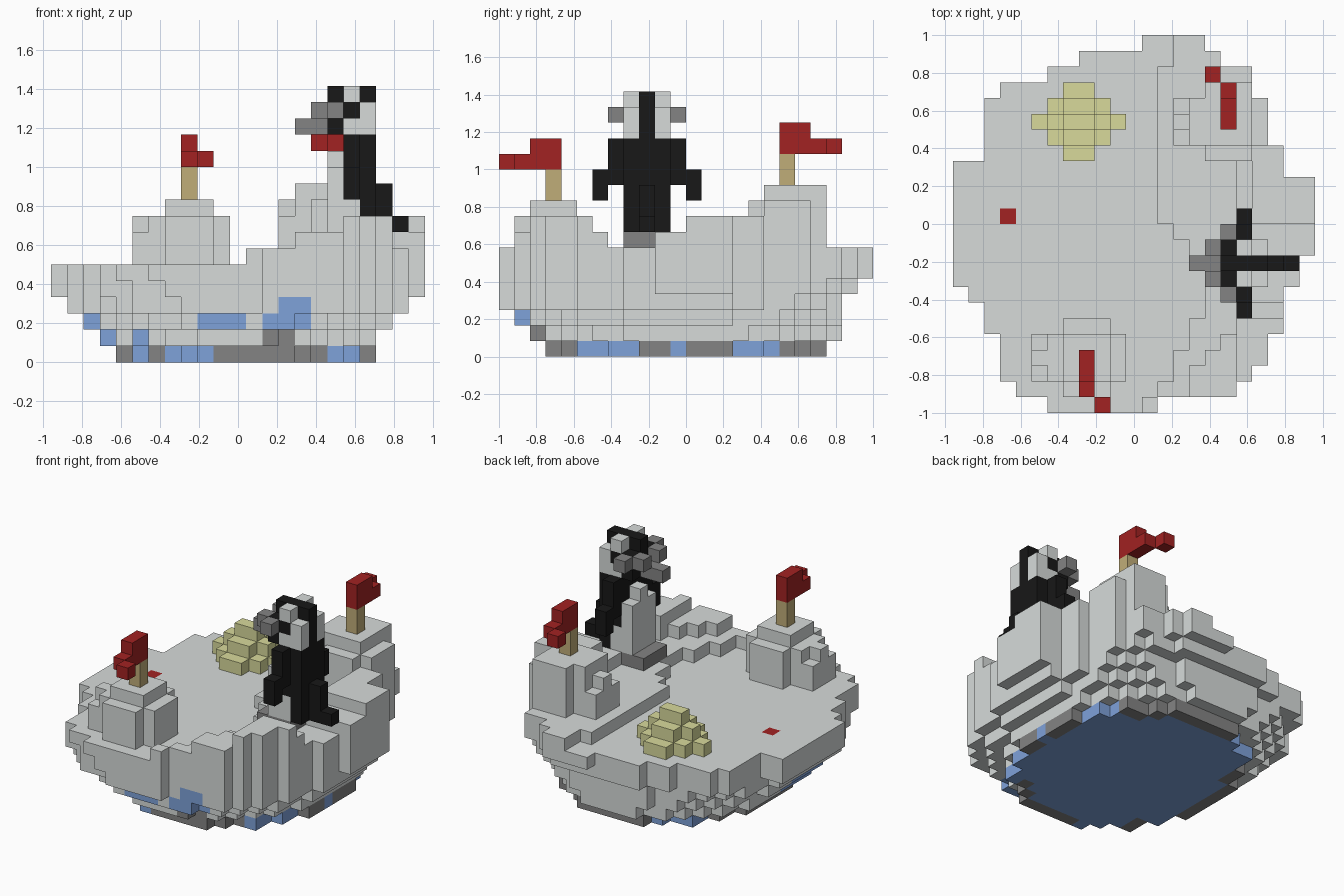
import bpy
import bmesh
from mathutils import Vector

if "Cube" in bpy.data.objects:
    bpy.data.objects.remove(bpy.data.objects["Cube"], do_unlink=True)

UNIT = 1 / 12
COLOURS = {
    "pale stone": (0.68, 0.71, 0.70),
    "dark stone": (0.23, 0.23, 0.23),
    "black": (0.009, 0.009, 0.009),
    "red": (0.36, 0.016, 0.016),
    "wood": (0.53, 0.42, 0.19),
    "gold": (0.69, 0.70, 0.33),
    "water blue": (0.21, 0.36, 0.70),
}
STONE, DARK, BLACK, RED, WOOD, GOLD, BLUE = COLOURS
materials = []
for name, rgb in COLOURS.items():
    m = bpy.data.materials.new(name)
    m.use_nodes = True
    m.diffuse_color = (*rgb, 1)
    m.node_tree.nodes["Principled BSDF"].inputs["Base Color"].default_value = (*rgb, 1)
    materials.append(m)

parts = {}      # part name -> {cell: colour}
filled = set()  # every occupied cell


def put(part, colour, cell):
    if cell not in filled:
        filled.add(cell)
        parts.setdefault(part, {})[cell] = colour


def box(part, colour, xs, ys, zs):
    """Fill a block of cells; each range is (first, last) or one index."""
    spans = [range(s, s + 1) if isinstance(s, int) else range(s[0], s[1] + 1)
             for s in (xs, ys, zs)]
    for i in spans[0]:
        for j in spans[1]:
            for k in spans[2]:
                put(part, colour, (i, j, k))


# Island outline: first and end column of each row, front to back
LEFT = [6, 4, 3, 3, 3, 2, 2, 1] + [0] * 8 + [2] * 4 + [3, 6, 8, 12]
RIGHT = [13, 18, 19, 20, 20, 21, 21, 21, 22, 22] + [23] * 5 + [21] * 2 + [20] * 3 + [19] * 2 + [17, 16]
# Extent of each rounded lower layer: x first, x end, y first, y end
LAYERS = [(4, 20, 3, 21), (3, 20, 2, 22), (2, 21, 1, 22), (1, 22, 0, 22), (0, 23, 0, 23)]


def inside(i, j, k):
    if not (0 <= j < 24 and LEFT[j] <= i < RIGHT[j]):
        return False
    if k >= len(LAYERS):
        return True
    x0, x1, y0, y1 = LAYERS[k]
    u = abs(2 * i + 1 - x0 - x1) / (x1 - x0)
    v = abs(2 * j + 1 - y0 - y1) / (y1 - y0)
    power = 2 + 0.1 * k
    return u ** power + v ** power <= 1


# Raised ground: column where each step begins
LEDGE = [12, 13, 14, 14, 15, 15, 16, 16, 16, 15, 15, 14] + [13] * 10 + [14] * 2
FRONT_STEP = [99, 15, 15, 16, 17, 18, 19]


def height(i, j):
    if 12 <= j <= 20 and i >= 19:
        return 9
    if 10 <= j <= 20 and i >= 18:
        return 8
    if j < len(FRONT_STEP) and i >= FRONT_STEP[j]:
        return 9 if i >= 18 and j < 6 else 8
    return 7 if i >= LEDGE[j] else 6


def ground_colour(i, j, k):
    if (i, j, k) == (3, 12, 5):
        return RED
    if k == 0:
        rim = not all(inside(i + a, j + b, 0) for a, b in ((1, 0), (-1, 0), (0, 1), (0, -1)))
        if not rim:
            return BLUE
        front = j < 9 and i in (5, 7, 8, 9, 17, 18)
        side = i > 15 and j in (6, 7, 8, 11, 15, 16, 17)
        back = j > 15 and i in (6, 7, 8)
        return BLUE if front or side or back else DARK
    if j < 5:
        if k == 1 and i in (13, 14):
            return DARK
        if k == 2 and i in (9, 10, 11, 13, 14, 15):
            return BLUE
        if k == 3 and i in (14, 15):
            return BLUE
    if j < 12 and ((k == 1 and i == 3) or (k == 2 and i == 2)):
        return BLUE
    if k == 1 and i == 5 and j < 7:
        return BLUE
    return STONE


# Island bowl and terraces
for i in range(23):
    for j in range(24):
        for k in range(height(i, j)):
            if inside(i, j, k):
                put("island", ground_colour(i, j, k), (i, j, k))


# Round towers with a pole and a hanging flag
def tower(prefix, cx, cy, top, flag_end):
    stone = prefix + "_tower"
    box(stone, STONE, (cx - 2, cx + 2), (cy - 1, cy + 1), (6, top - 1))
    box(stone, STONE, (cx - 1, cx + 1), (cy - 2, cy + 2), (6, top - 1))
    box(stone, STONE, cx - 3, (cy - 1, cy + 1), (6, top - 2))
    box(stone, STONE, cx - 3, cy, top - 1)
    box(stone, STONE, (cx - 1, cx + 1), (cy - 1, cy + 1), top)
    box(prefix + "_pole", WOOD, cx, cy, (top + 1, top + 2))
    flag = prefix + "_flag"
    for step, rows in enumerate(((3, 4), (3, 4), (3, 3))):
        box(flag, RED, cx, cy + flag_end * step, (top + rows[0], top + rows[1]))
    box(flag, RED, cx - flag_end, cy + flag_end * 3, top + 3)


tower("front", 8, 3, 9, -1)
tower("back", 17, 18, 10, 1)
box("back_tower", STONE, 15, (17, 19), 10)
box("back_tower", STONE, (16, 18), 20, 10)

# Stepped gold pile
for tier, rows in enumerate(((3, 2, 1), (2, 1), (1,))):
    for off, half in enumerate(rows):
        for y in (18 - off, 18 + off):
            box("gold_pile", GOLD, (8 - half, 7 + half), y, 6 + tier)

# Bird statue: feet, pale belly, dark back and tail
box("feet", DARK, (16, 18), (8, 10), 7)
box("belly", STONE, 17, (8, 10), (8, 11))
box("belly", STONE, 17, 9, 12)
box("belly", STONE, 18, (8, 10), (8, 9))
box("back", BLACK, 19, (8, 10), (8, 10))
box("back", BLACK, 18, (8, 10), 10)
box("back", BLACK, (18, 19), (8, 10), (11, 13))
box("tail", BLACK, 20, 9, (8, 10))
box("tail", BLACK, 21, 9, 8)

# Wings and head sides, mirrored about the statue's middle row
for s in (-1, 1):
    box("wings", BLACK, 18, 9 + 2 * s, (11, 13))
    box("wings", BLACK, 18, 9 + 3 * s, (10, 11))
    y = 9 + s
    box("head", BLACK, 17, y, (14, 15))
    box("head", STONE, (18, 19), y, 14)
    box("head", DARK, 16, y, 15)
    box("head", BLACK, 18, y, 15)
    box("head", STONE, 19, y, 15)
    box("head", STONE, 18, y, 16)
    box("ears", DARK, 17, 9 + 2 * s, 15)
box("head", BLACK, (17, 19), 9, (14, 16))
box("beak", DARK, (15, 16), 9, 14)

# Turn each part's cells into a mesh of its exposed faces
AXES = [Vector((1, 0, 0)), Vector((0, 1, 0)), Vector((0, 0, 1))]
names = list(COLOURS)
for part, cells in parts.items():
    bm = bmesh.new()
    corners = {}

    def corner(p):
        key = tuple(round(c) for c in p)
        if key not in corners:
            corners[key] = bm.verts.new(((key[0] - 11.5) * UNIT, (key[1] - 12) * UNIT, key[2] * UNIT))
        return corners[key]

    for cell, colour in cells.items():
        base = Vector(cell)
        for a in range(3):
            u, v = AXES[(a + 1) % 3], AXES[(a + 2) % 3]
            for side in (0, 1):
                near = base + AXES[a] * (2 * side - 1)
                if tuple(int(c) for c in near) in filled:
                    continue
                o = base + AXES[a] * side
                ring = [o, o + u, o + u + v, o + v]
                if not side:
                    ring.reverse()
                face = bm.faces.new([corner(p) for p in ring])
                face.material_index = names.index(colour)
    mesh = bpy.data.meshes.new(part)
    bm.to_mesh(mesh)
    bm.free()
    for m in materials:
        mesh.materials.append(m)
    bpy.context.collection.objects.link(bpy.data.objects.new(part, mesh))
